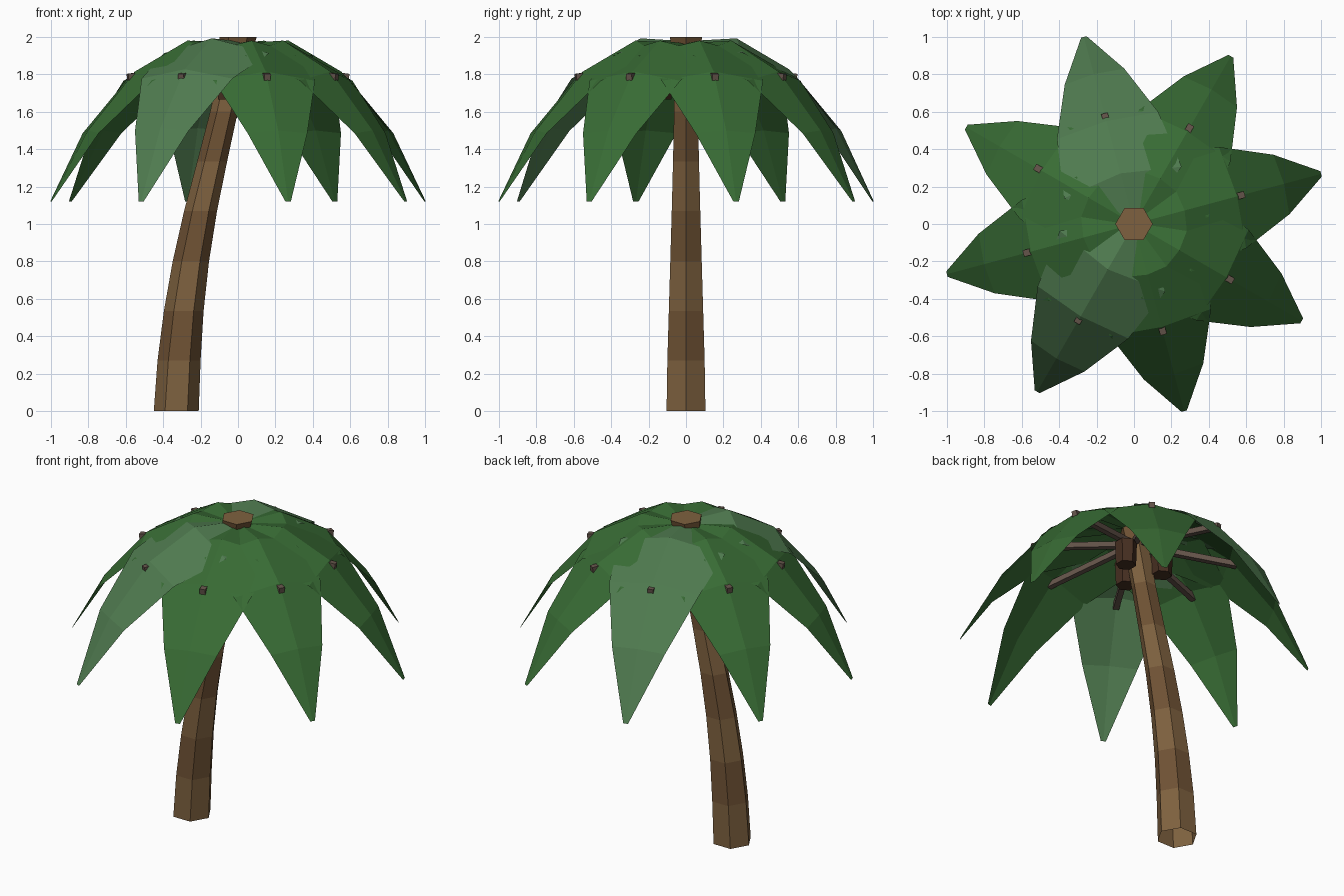
import bpy, bmesh, math
from mathutils import Vector, Matrix

if "Cube" in bpy.data.objects:
    bpy.data.objects.remove(bpy.data.objects["Cube"])


def material(name, rgb):
    m = bpy.data.materials.new(name)
    m.diffuse_color = (*rgb, 1)
    m.use_nodes = True
    m.node_tree.nodes["Principled BSDF"].inputs["Base Color"].default_value = m.diffuse_color
    return m


BARK = material("bark", (0.21, 0.12, 0.05))
BARK_DARK = material("bark_dark", (0.16, 0.085, 0.035))
GREEN = material("leaf_green", (0.04, 0.15, 0.035))
PALE = material("leaf_pale", (0.08, 0.2, 0.08))
STEM = material("stem_brown", (0.13, 0.09, 0.07))
NUT = material("coconut_brown", (0.06, 0.028, 0.015))


def finish(bm, name, *mats):
    bmesh.ops.recalc_face_normals(bm, faces=bm.faces)
    me = bpy.data.meshes.new(name)
    bm.to_mesh(me)
    bm.free()
    ob = bpy.data.objects.new(name, me)
    bpy.context.collection.objects.link(ob)
    for m in mats:
        me.materials.append(m)
    return ob


# Trunk: leaning hexagonal tube with alternating bark bands, (x, z, radius)
RINGS = [(-.33, 0, .12), (-.315, .27, .115), (-.29, .535, .106), (-.252, .80, .097),
         (-.20, 1.07, .088), (-.138, 1.335, .08), (-.075, 1.60, .074), (-.015, 1.87, .075),
         (0, 2.0, .1)]
bm = bmesh.new()
loops = []
for x, z, r in RINGS:
    loops.append([bm.verts.new((x + r * math.cos(k * math.pi / 3),
                                r * math.sin(k * math.pi / 3), z)) for k in range(6)])
for i, (a, b) in enumerate(zip(loops, loops[1:])):
    for k in range(6):
        f = bm.faces.new((a[k], a[(k + 1) % 6], b[(k + 1) % 6], b[k]))
        f.material_index = i % 2
bm.faces.new(loops[-1])
finish(bm, "trunk", BARK, BARK_DARK)

# Leaf rows: (mid radius, mid z, edge radius, edge z, half width)
ROWS = [(.0, 1.965, .0, 1.955, .03), (.28, 1.98, .23, 1.90, .325), (.57, 1.815, .545, 1.765, .28),
        (.83, 1.50, .815, 1.485, .165), (1.035, 1.12, 1.035, 1.12, .015)]


def leaf(name, angle, mat, lift):
    bm = bmesh.new()
    rows = []
    for mr, mz, er, ez, w in ROWS:
        up = lift if mz > 1.2 else 0
        rows.append([bm.verts.new(p) for p in
                     ((er, -w, ez + up), (mr, 0, mz + up), (er, w, ez + up))])
    for a, b in zip(rows, rows[1:]):
        for k in (0, 1):
            bm.faces.new((a[k], b[k], b[k + 1], a[k + 1]))
    bm.transform(Matrix.Rotation(angle, 4, 'Z'))
    finish(bm, name, mat)


# Square stem poking through each leaf
def stem(name, angle):
    start, end = Vector((.0, 0, 1.86)), Vector((.61, 0, 1.785))
    bm = bmesh.new()
    bmesh.ops.create_cube(bm, size=1)
    d = end - start
    rot = d.to_track_quat('X', 'Z').to_matrix().to_4x4()
    bm.transform(Matrix.Rotation(angle, 4, 'Z') @ Matrix.Translation((start + end) / 2)
                 @ rot @ Matrix.Diagonal((d.length, .035, .035, 1)))
    finish(bm, name, STEM)


for i in range(8):
    ang = math.radians(15 + 45 * i)
    pale = i in (2, 5)
    leaf(f"leaf_{i + 1}", ang, PALE if pale else GREEN, .012 if pale else 0)
    stem(f"stem_{i + 1}", ang)

# Three hexagonal coconuts around the top of the trunk
for i in range(3):
    a = math.radians(20 + 120 * i)
    bm = bmesh.new()
    bmesh.ops.create_cone(bm, cap_ends=True, segments=6, radius1=.06, radius2=.065, depth=.15)
    bm.transform(Matrix.Translation((-.03 + .14 * math.cos(a), .14 * math.sin(a), 1.74)))
    finish(bm, f"coconut_{i + 1}", NUT)
